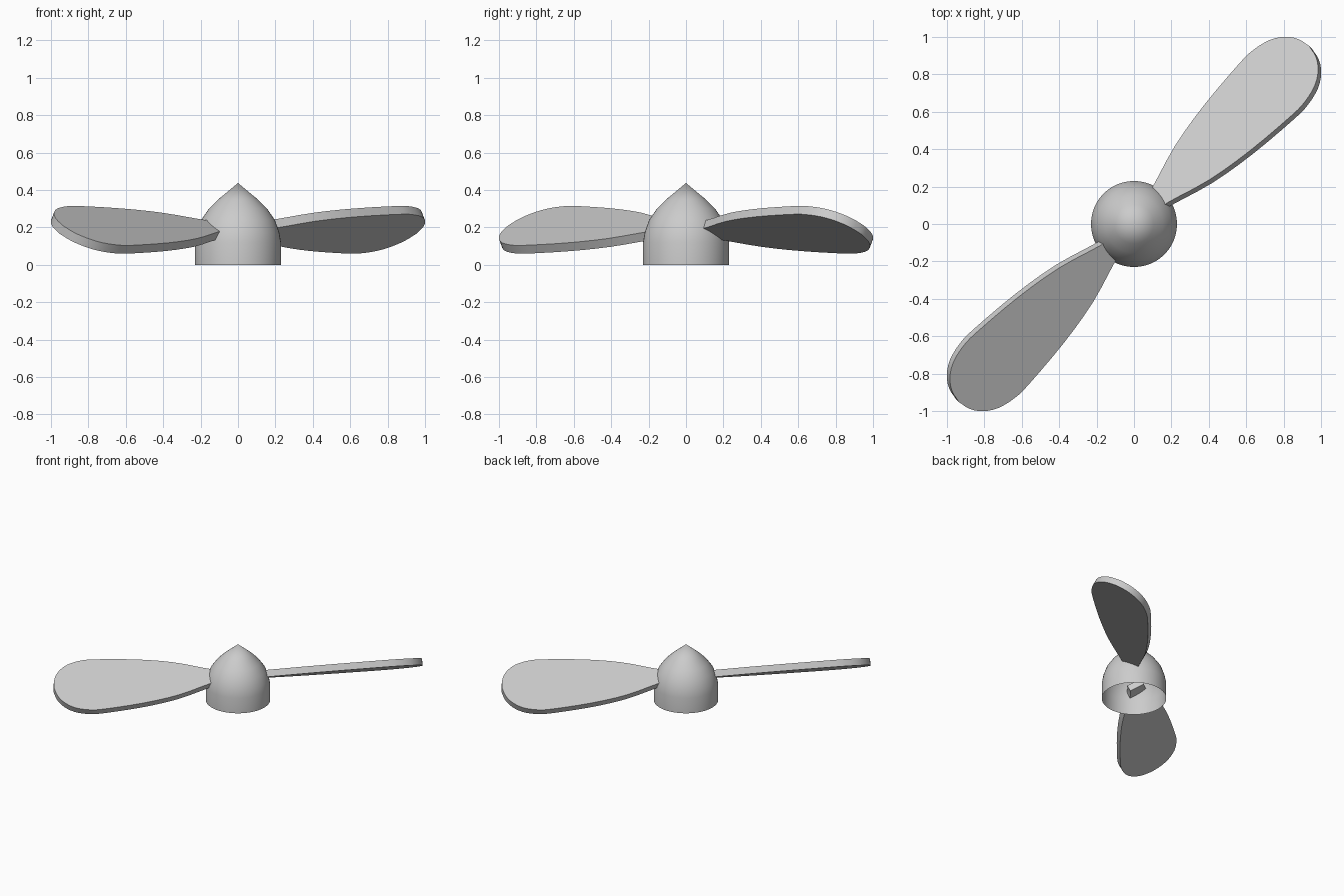
import bpy
import bmesh
from math import radians, cos, sin, pi
from mathutils import Matrix, Vector

cube = bpy.data.objects.get("Cube")
if cube:
    bpy.data.objects.remove(cube, do_unlink=True)

# Single plain grey
grey = bpy.data.materials.new("light_grey")
grey.use_nodes = True
colour = (0.6, 0.6, 0.6, 1)
grey.diffuse_color = colour
grey.node_tree.nodes["Principled BSDF"].inputs["Base Color"].default_value = colour


def finish(bm, name, angle):
    """Turn a bmesh into a named, shaded object."""
    bmesh.ops.recalc_face_normals(bm, faces=bm.faces)
    mesh = bpy.data.meshes.new(name)
    bm.to_mesh(mesh)
    bm.free()
    mesh.materials.append(grey)
    ob = bpy.data.objects.new(name, mesh)
    bpy.context.collection.objects.link(ob)
    bpy.ops.object.select_all(action='DESELECT')
    ob.select_set(True)
    bpy.context.view_layer.objects.active = ob
    bpy.ops.object.shade_smooth_by_angle(angle=radians(angle))
    return ob


def smooth_path(points, steps):
    """Catmull-Rom curve through the given points."""
    pts = [Vector(p) for p in points]
    pts = [2 * pts[0] - pts[1]] + pts + [2 * pts[-1] - pts[-2]]
    path = []
    for a, b, c, d in zip(pts, pts[1:], pts[2:], pts[3:]):
        for i in range(steps):
            t = i / steps
            path.append(0.5 * (2 * b + (c - a) * t + (2 * a - 5 * b + 4 * c - d) * t ** 2
                               + (3 * b - a - 3 * c + d) * t ** 3))
    return path + [pts[-2]]


# Hub: hollow pointed shell, open underneath
SEGMENTS = 48
profile = [(0.23, 0), (0.23, 0.12), (0.22, 0.175), (0.197, 0.24),
           (0.155, 0.3), (0.105, 0.35)]
bm = bmesh.new()
rings = [[bm.verts.new((r * cos(2 * pi * i / SEGMENTS), r * sin(2 * pi * i / SEGMENTS), z))
          for i in range(SEGMENTS)] for r, z in profile]
apex = bm.verts.new((0, 0, 0.437))
for i in range(SEGMENTS):
    j = (i + 1) % SEGMENTS
    for low, high in zip(rings, rings[1:]):
        bm.faces.new((low[i], low[j], high[j], high[i]))
    bm.faces.new((rings[-1][i], rings[-1][j], apex))
finish(bm, "hub", 60)

# Blades: flat paddle-shaped plates, pitched and set opposite each other
THICKNESS = 0.05
PITCH = radians(-28)
half_outline = [(0.13, 0.055), (0.21, 0.066), (0.45, 0.146), (0.71, 0.195), (1.0, 0.223),
                (1.11, 0.221), (1.21, 0.193), (1.28, 0.14), (1.32, 0.075), (1.335, 0)]
side = smooth_path(half_outline, 3)
outline = [(p.x, p.y) for p in side] + [(p.x, -p.y) for p in reversed(side[:-1])]

for name, turn in (("blade_back", 45), ("blade_front", 225)):
    bm = bmesh.new()
    plate = bm.faces.new([bm.verts.new((x, y, -THICKNESS / 2)) for x, y in outline])
    walls = bmesh.ops.extrude_face_region(bm, geom=[plate], use_keep_orig=True)
    top = [v for v in walls["geom"] if isinstance(v, bmesh.types.BMVert)]
    bmesh.ops.translate(bm, verts=top, vec=(0, 0, THICKNESS))
    bm.transform(Matrix.Rotation(radians(turn), 4, 'Z')
                 @ Matrix.Translation((0, 0, 0.187))
                 @ Matrix.Rotation(PITCH, 4, 'X'))
    finish(bm, name, 35)
